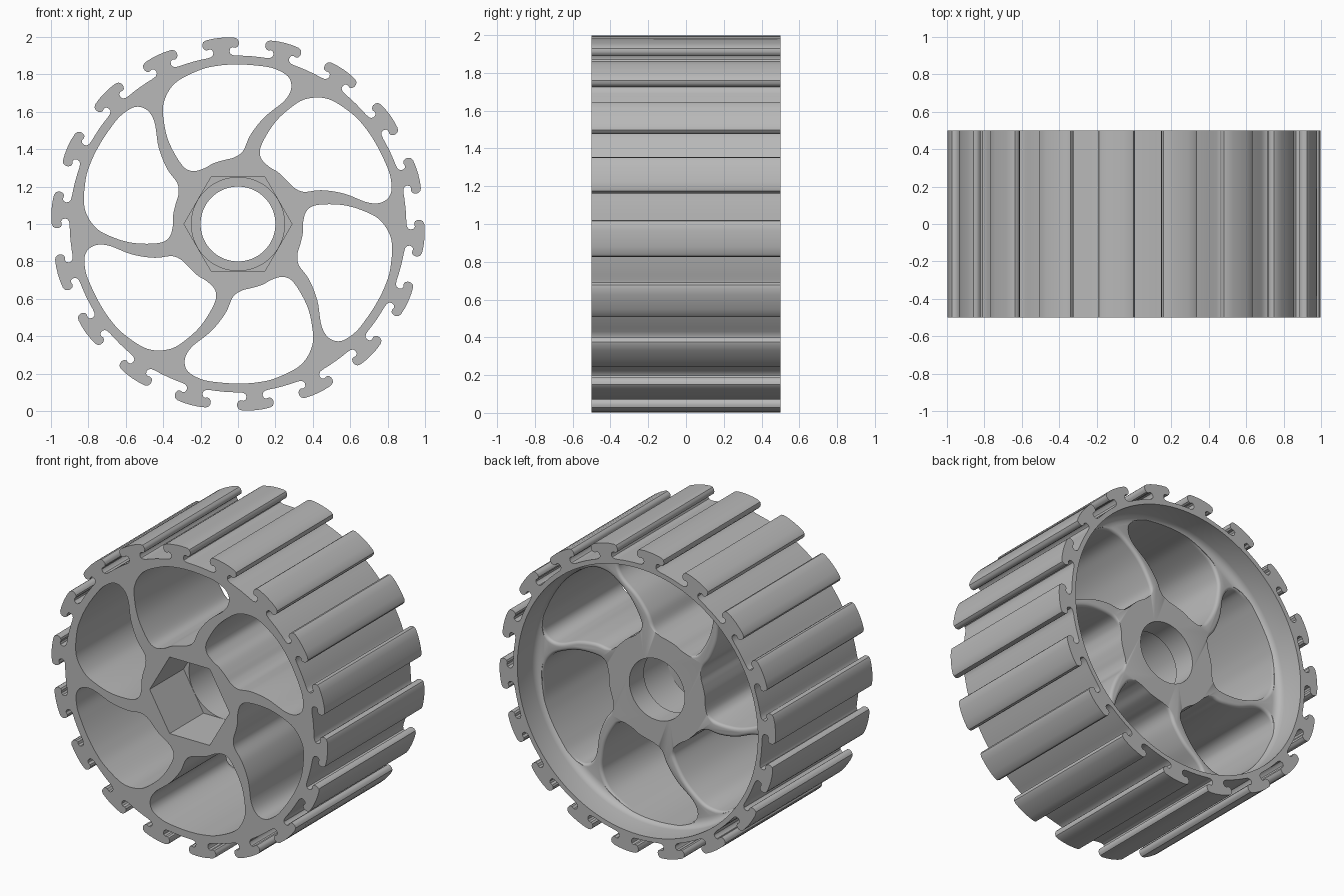
import bpy
import bmesh
from math import sin, cos, pi, radians, hypot, atan2

if "Cube" in bpy.data.objects:
    bpy.data.objects.remove(bpy.data.objects["Cube"])

FRONT, BACK, FLOOR = -0.5, 0.5, 0.3

grey = bpy.data.materials.new("plain_grey")
grey.use_nodes = True
grey.diffuse_color = (0.48, 0.48, 0.48, 1)
grey.node_tree.nodes["Principled BSDF"].inputs["Base Color"].default_value = (0.48, 0.48, 0.48, 1)


def polar(r, a):
    return r * cos(a), r * sin(a)


def circle(r, n=128):
    return [polar(r, 2 * pi * i / n) for i in range(n)]


def add_stack(bm, rings):
    """Closed solid from matching outlines, each given as (depth, points)."""
    loops = [[bm.verts.new((x, y, z + 1)) for x, z in pts] for y, pts in rings]
    n = len(loops[0])
    for a, b in zip(loops, loops[1:]):
        for i in range(n):
            j = (i + 1) % n
            bm.faces.new((a[i], a[j], b[j], b[i]))
    bm.faces.new(loops[0])
    bm.faces.new(loops[-1])


def make(name, stacks):
    bm = bmesh.new()
    for rings in stacks:
        add_stack(bm, rings)
    bmesh.ops.recalc_face_normals(bm, faces=bm.faces)
    mesh = bpy.data.meshes.new(name)
    bm.to_mesh(mesh)
    bm.free()
    mesh.materials.append(grey)
    obj = bpy.data.objects.new(name, mesh)
    bpy.context.collection.objects.link(obj)
    return obj


def smooth_loop(pts, steps=6):
    """Closed Catmull-Rom curve through the points."""
    out, n = [], len(pts)
    for i in range(n):
        p0, p1, p2, p3 = (pts[(i + k) % n] for k in (-1, 0, 1, 2))
        for s in range(steps):
            t = s / steps
            out.append(tuple(
                0.5 * (2 * b + (c - a) * t + (2 * a - 5 * b + 4 * c - d) * t * t
                       + (3 * b - a - 3 * c + d) * t ** 3)
                for a, b, c, d in zip(p0, p1, p2, p3)))
    return out


def clamp(v):
    return max(0.0, min(1.0, v))


def grow(pts, amount):
    """Push the spoke sides of a clockwise outline outwards."""
    out = []
    for i, (x, z) in enumerate(pts):
        dx = pts[(i + 1) % len(pts)][0] - pts[i - 1][0]
        dz = pts[(i + 1) % len(pts)][1] - pts[i - 1][1]
        length, r = hypot(dx, dz), hypot(x, z)
        f = amount * clamp((r - 0.36) / 0.06) * clamp((0.85 - r) / 0.05)
        out.append((x - dz / length * f, z + dx / length * f))
    return out


# Rim outline: eighteen hooked treads, half profile as (offset, radius)
half = [(0.088, 0.9), (0.062, 0.903), (0.049, 0.912), (0.045, 0.925), (0.05, 0.94),
        (0.062, 0.946), (0.078, 0.942), (0.09, 0.947), (0.097, 0.96), (0.097, 0.975),
        (0.09, 0.989), (0.075, 0.996), (0.04, 0.999)]
tread = [(-t, r) for t, r in half] + [(0, 1.0)] + half[::-1]
outline = []
for k in range(18):
    mid = radians(20 * k - 4.5)
    outline += [polar(r, mid + t / 0.96) for t, r in tread]
    outline += [polar(0.9, mid + radians(d)) for d in (7, 10, 13)]
wheel = make("wheel", [[(FRONT, outline), (BACK, outline)]])

# Window between two curved spokes, as (radius, degrees), clockwise
window = [(0.848, 104), (0.853, 97), (0.853, 90), (0.853, 83), (0.853, 77), (0.833, 71.3),
          (0.78, 68.6), (0.703, 69.4), (0.59, 76), (0.482, 82), (0.392, 86), (0.357, 93),
          (0.35, 102), (0.35, 112), (0.349, 122), (0.375, 131), (0.437, 133.5),
          (0.568, 130.3), (0.676, 125.9), (0.763, 121.3), (0.825, 114)]
cuts = []
for k in range(6):
    pts = smooth_loop([polar(r, radians(a + 60 * k)) for r, a in window])
    rad = 0.02
    rings = [(FRONT - 0.1, pts)]
    for s in range(5):
        a = s / 4 * pi / 2
        rings.append((FLOOR - rad + rad * sin(a), grow(pts, rad * (1 - cos(a)))))
    rings.append((FLOOR + 0.06, rings[-1][1]))
    cuts.append(rings)

# Rounded recess at the back
recess = [(FLOOR + 0.05 * (1 - cos(s * pi / 8)), circle(0.82 + 0.05 * sin(s * pi / 8)))
          for s in range(5)] + [(BACK + 0.1, circle(0.87))]

# Hexagonal socket, wide inner bore and narrower back bore
hexagon = circle(0.25 / cos(pi / 6), 6)
bore = [(-0.3, circle(0.249)), (0.15, circle(0.249)), (0.15, circle(0.2)), (BACK, circle(0.2))]

cutters = [make("recess_cutter", [recess]),
           make("window_cutter", cuts),
           make("socket_cutter", [[(FRONT - 0.1, hexagon), (-0.15, hexagon)]]),
           make("bore_cutter", [bore])]

bpy.ops.object.select_all(action='DESELECT')
wheel.select_set(True)
bpy.context.view_layer.objects.active = wheel
for cutter in cutters:
    cutter.hide_render = True
    mod = wheel.modifiers.new(cutter.name, 'BOOLEAN')
    mod.operation, mod.solver, mod.object = 'DIFFERENCE', 'EXACT', cutter
    bpy.ops.object.modifier_apply(modifier=mod.name)
    bpy.data.objects.remove(cutter)

bpy.ops.object.shade_smooth_by_angle(angle=radians(35))
